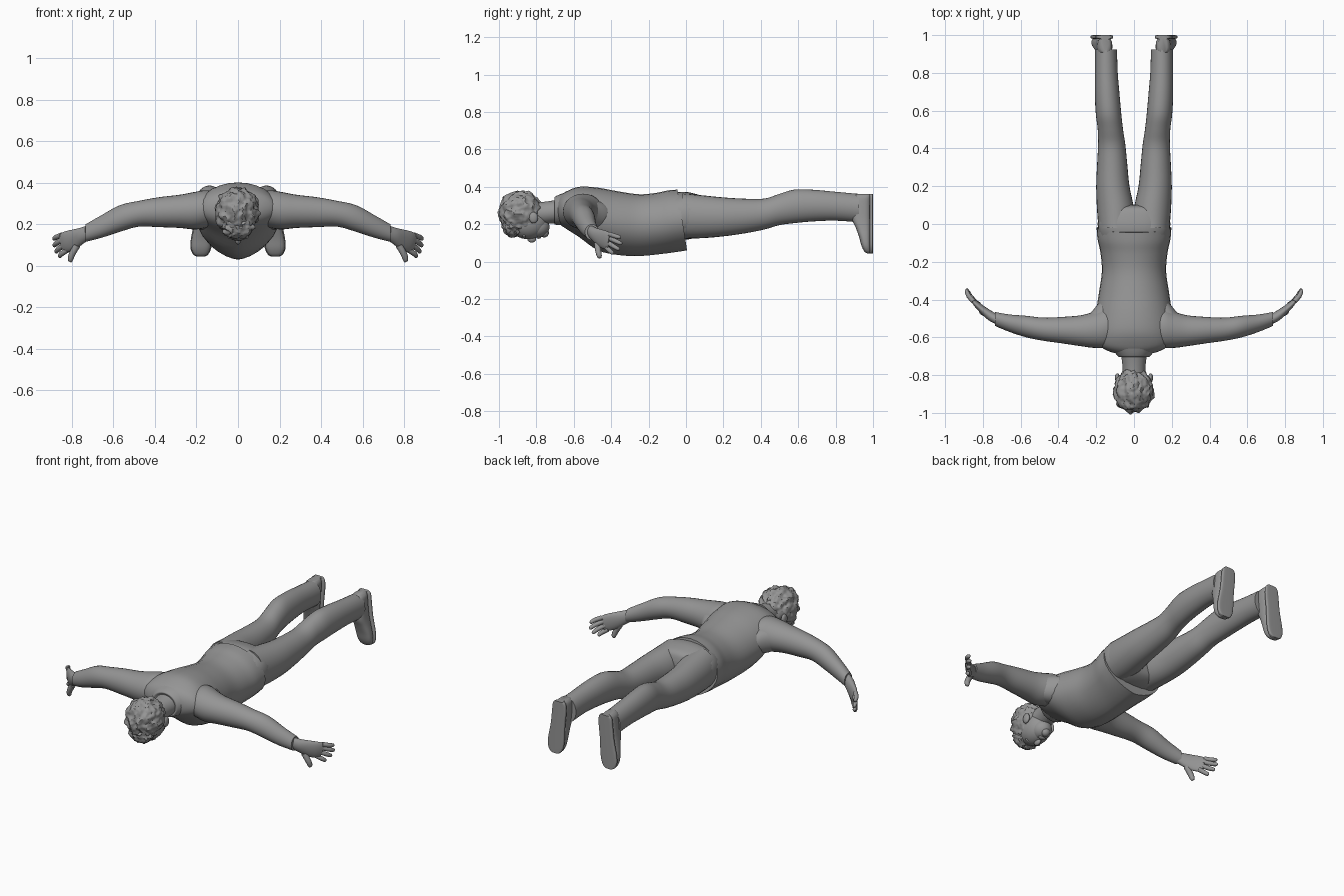
import bpy, bmesh, math
from mathutils import Vector, noise

cube = bpy.data.objects.get("Cube")
if cube:
    bpy.data.objects.remove(cube)

mat = bpy.data.materials.new("plain grey")
mat.use_nodes = True
GREY = (0.3, 0.3, 0.3, 1)
mat.diffuse_color = GREY
mat.node_tree.nodes["Principled BSDF"].inputs["Base Color"].default_value = GREY

X, Y, Z = Vector((1, 0, 0)), Vector((0, 1, 0)), Vector((0, 0, 1))


def finish(name, bm, angle=50):
    bmesh.ops.recalc_face_normals(bm, faces=bm.faces)
    mesh = bpy.data.meshes.new(name)
    bm.to_mesh(mesh)
    bm.free()
    mesh.materials.append(mat)
    obj = bpy.data.objects.new(name, mesh)
    bpy.context.collection.objects.link(obj)
    bpy.context.view_layer.objects.active = obj
    bpy.ops.object.select_all(action='DESELECT')
    obj.select_set(True)
    bpy.ops.object.shade_smooth_by_angle(angle=math.radians(angle))
    return obj


def power(t, e):
    return math.copysign(abs(t) ** e, t)


def smooth_rings(rings, steps):
    """Catmull-Rom interpolation between the given sections."""
    out = []
    n = len(rings)
    for i in range(n - 1):
        a, b, c, d = (rings[max(0, min(n - 1, i + k))] for k in (-1, 0, 1, 2))
        for s in range(steps):
            t = s / steps
            out.append([0.5 * (2 * q + (r - p) * t + (2*p - 5*q + 4*r - w) * t**2
                               + (3*q - p - 3*r + w) * t**3)
                        for p, q, r, w in zip(a, b, c, d)])
    return out + [list(rings[-1])]


def loft(name, rings, u, v, side=1, square=1, keel=1, steps=4, seg=28, slant=0):
    """Skin over sections (x, y, z, radius along u, radius along v)."""
    bm = bmesh.new()
    loops = []
    for x, y, z, ru, rv in smooth_rings(rings, steps):
        loop = []
        for k in range(seg):
            a = 2 * math.pi * k / seg
            c, s = math.cos(a), math.sin(a)
            p = Vector((x, y, z)) + u * ru * power(c, square if s > 0 else square * keel)
            p += v * rv * power(s, square)
            p.y -= slant * s * max(0, 1 + y * 4)
            loop.append(bm.verts.new((p.x * side, p.y, p.z)))
        loops.append(loop)
    for a, b in zip(loops, loops[1:]):
        for k in range(seg):
            bm.faces.new((a[k], a[(k + 1) % seg], b[(k + 1) % seg], b[k]))
    bm.faces.new(loops[0])
    bm.faces.new(loops[-1])
    return finish(name, bm)


def ball(name, centre, size, lump=0, detail=4):
    bm = bmesh.new()
    bmesh.ops.create_icosphere(bm, subdivisions=detail, radius=1)
    for vert in bm.verts:
        p = vert.co.copy()
        if lump:
            p *= 1 + lump * noise.noise(Vector((p.x * 4, p.y * 2, p.z * 4)))
            p *= 1 + lump * 0.5 * noise.noise(p * 7)
        vert.co = Vector(centre) + Vector(a * b for a, b in zip(p, size))
    return finish(name, bm, 40)


# Shirt body: y, half width, top, bottom
body = [(-.69, .07, .32, .23), (-.675, .13, .35, .20), (-.64, .185, .375, .175),
        (-.57, .20, .40, .13), (-.47, .20, .395, .06), (-.36, .185, .375, .035),
        (-.25, .17, .36, .03), (-.15, .178, .367, .04), (-.08, .193, .38, .05),
        (-.02, .198, .385, .06)]
loft("shirt", [(0, y, (t + b) / 2, w, (t - b) / 2) for y, w, t, b in body],
     X, Z, keel=1.3, slant=.028)

# Trouser seat
hips = [(-.12, .165, .35, .12), (-.03, .19, .373, .115), (.04, .188, .365, .125),
        (.085, .165, .345, .15), (.1, .12, .3, .19)]
loft("trouser_seat", [(0, y, (t + b) / 2, w, (t - b) / 2) for y, w, t, b in hips],
     X, Z, square=.85)

# Neck, collar and head
loft("neck", [(0, -.82, .255, .06, .06), (0, -.74, .262, .062, .06),
              (0, -.64, .275, .078, .065)], X, Z)
loft("collar", [(0, -.698, .27, .07, .062), (0, -.703, .272, .082, .072),
                (0, -.685, .275, .098, .08), (0, -.66, .28, .12, .085)], X, Z)
ball("face", (0, -.845, .21), (.078, .105, .09))
ball("jaw", (0, -.795, .185), (.057, .065, .057))
ball("chin", (0, -.757, .155), (.026, .024, .026))
ball("nose", (0, -.825, .122), (.014, .024, .02))
ball("brow", (0, -.865, .14), (.052, .014, .016))
ball("lips", (0, -.787, .131), (.024, .013, .009))
ball("hair", (-.004, -.882, .262), (.105, .116, .115), lump=.13, detail=5)
ball("hair_fringe", (0, -.925, .19), (.075, .055, .06), lump=.2)

for label, s in (("left", 1), ("right", -1)):
    ball(label + "_ear", (s * .088, -.815, .235), (.013, .024, .03))

    # Sleeve from inside the shoulder to the cuff
    loft(label + "_sleeve",
         [(.06, -.545, .275, .09, .07), (.15, -.55, .273, .105, .09),
          (.21, -.56, .265, .096, .09), (.28, -.565, .262, .082, .08),
          (.38, -.562, .258, .07, .072), (.48, -.557, .25, .061, .062),
          (.57, -.543, .227, .057, .064), (.66, -.525, .188, .046, .054),
          (.735, -.503, .157, .037, .042)], Y, Z, side=s)

    # Armpit web blending the sleeve into the shirt
    loft(label + "_armpit",
         [(.13, -.5, .25, .12, .08), (.18, -.508, .25, .095, .075),
          (.225, -.53, .255, .065, .065), (.27, -.55, .26, .04, .05)], Y, Z, side=s)

    # Hand: palm, fingers and thumb
    across = Vector((.25, .15, 1)).normalized()
    thick = Vector((.78, -.62, 0))
    loft(label + "_palm",
         [(.715, -.51, .162, .033, .028), (.75, -.492, .147, .037, .027),
          (.79, -.462, .128, .047, .022), (.825, -.432, .116, .05, .017),
          (.848, -.408, .11, .044, .012)], across, thick, side=s)
    fingers = [("index", (.822, -.425, .076), (.862, -.388, .042)),
               ("middle", (.836, -.416, .1), (.878, -.355, .064)),
               ("ring", (.845, -.408, .124), (.887, -.342, .095)),
               ("little", (.85, -.41, .147), (.888, -.348, .128)),
               ("thumb", (.775, -.475, .098), (.81, -.46, .018))]
    for finger, start, end in fingers:
        a, b = Vector(start), Vector(end)
        d = (b - a).normalized()
        u = d.cross(thick).normalized()
        v = d.cross(u)
        bend = Vector((.006, -.002, 0))
        r = .016 if finger == "thumb" else .0125
        path = [(0, 1.05), (.5, 1), (.85, .85), (.97, .55), (1, .1)]
        loft(f"{label}_{finger}_finger",
             [(*(a.lerp(b, t) + bend * 4 * t * (1 - t)), r * k, r * k) for t, k in path],
             u, v, side=s, steps=2, seg=12)

    # Trouser leg: y, inner x, outer x, top, bottom
    leg = [(-.02, .0, .188, .365, .125), (.08, .0, .196, .355, .125),
           (.2, .024, .2, .343, .135), (.32, .036, .195, .336, .152),
           (.42, .046, .19, .337, .172), (.5, .058, .192, .362, .195),
           (.58, .067, .202, .385, .206), (.68, .076, .207, .384, .215),
           (.8, .086, .207, .373, .219), (.925, .09, .206, .362, .21)]
    loft(label + "_trouser_leg",
         [((i + o) / 2, y, (t + b) / 2, (o - i) / 2, (t - b) / 2)
          for y, i, o, t, b in leg], X, Z, side=s)

    # Shoe upper and sole, toes hanging down: z, x, half width, depth
    shoe = [(.044, .18, .015, .02), (.055, .18, .033, .035), (.085, .179, .046, .05),
            (.13, .175, .048, .062), (.18, .169, .044, .08), (.23, .163, .041, .1),
            (.3, .156, .041, .1), (.345, .154, .037, .09), (.362, .153, .024, .08)]
    loft(label + "_shoe", [(x, .988 - d / 2, z, w, d / 2) for z, x, w, d in shoe],
         X, Y, side=s, square=.75)
    loft(label + "_sole", [(x, .99, z, w + .004, .01) for z, x, w, d in shoe],
         X, Y, side=s, square=.4)
